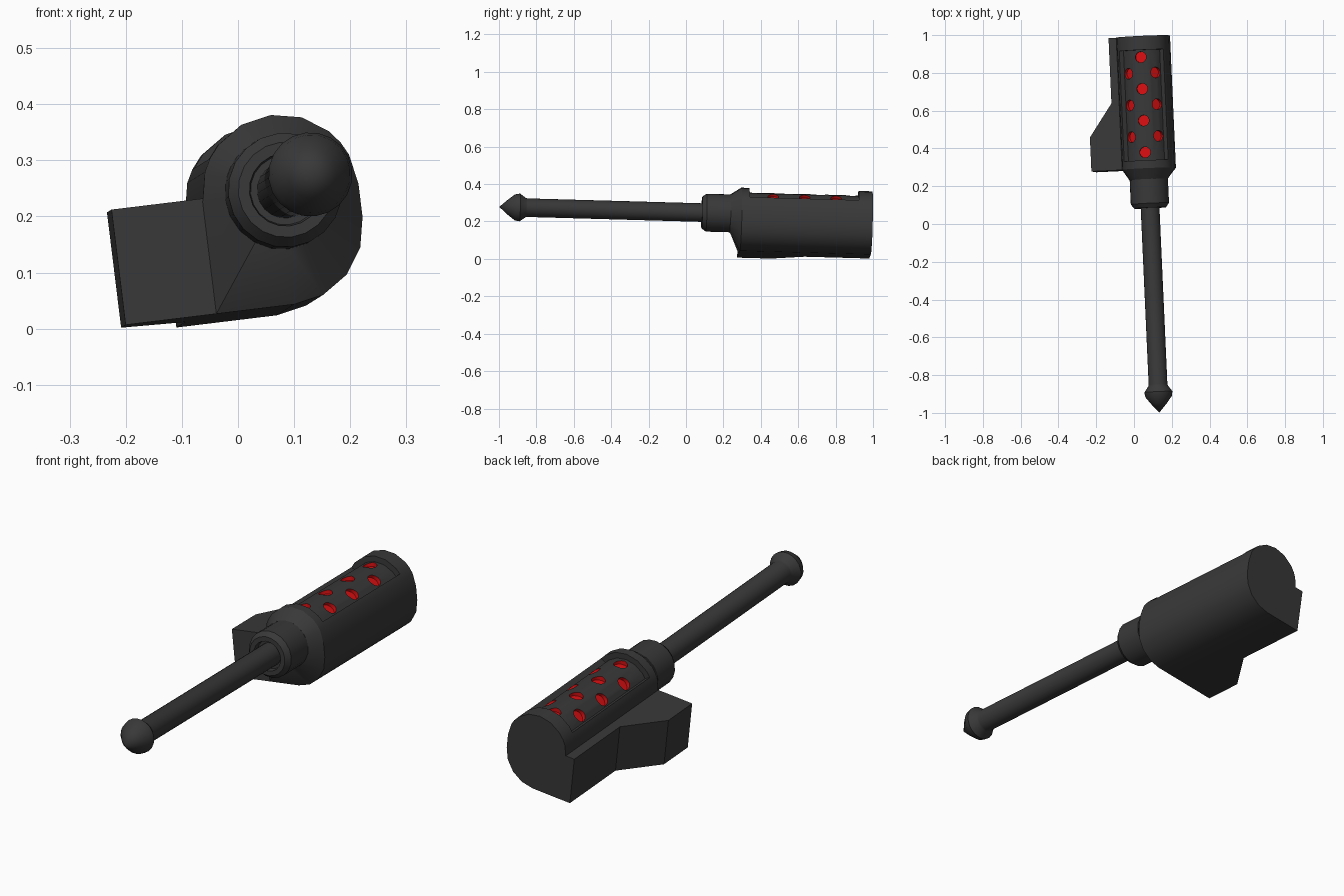
import bpy, bmesh, math
from mathutils import Matrix, Vector

if "Cube" in bpy.data.objects:
    bpy.data.objects.remove(bpy.data.objects["Cube"])

# Tilted frame of the whole model: local y runs along the shaft
Y = Vector((-0.045, 1, -0.028)).normalized()
X = Vector((math.cos(math.radians(7)), 0, math.sin(math.radians(7))))
X = (X - Y * X.dot(Y)).normalized()
Z = X.cross(Y)
FRAME = Matrix((X, Y, Z)).transposed().to_4x4()
FRAME.translation = (0.089, 0, 0.25)


def material(name, rgb):
    m = bpy.data.materials.new(name)
    m.diffuse_color = (*rgb, 1)
    m.use_nodes = True
    m.node_tree.nodes["Principled BSDF"].inputs["Base Color"].default_value = m.diffuse_color
    return m


DARK = material("dark_grey", (0.04, 0.04, 0.04))
RED = material("red", (0.7, 0.005, 0.006))


def make(name, bm, mats):
    bmesh.ops.remove_doubles(bm, verts=bm.verts, dist=1e-5)
    bmesh.ops.recalc_face_normals(bm, faces=bm.faces)
    mesh = bpy.data.meshes.new(name)
    bm.to_mesh(mesh)
    bm.free()
    ob = bpy.data.objects.new(name, mesh)
    bpy.context.collection.objects.link(ob)
    for m in mats:
        mesh.materials.append(m)
    ob.matrix_world = FRAME
    return ob


def smooth(ob):
    bpy.ops.object.select_all(action='DESELECT')
    ob.select_set(True)
    bpy.context.view_layer.objects.active = ob
    bpy.ops.object.shade_smooth_by_angle(angle=math.radians(30))


def loft(name, rings, mats=(DARK,)):
    """Skin a list of (y, [(x, z), ...]) sections, capped at both ends."""
    bm = bmesh.new()
    rows = [[bm.verts.new((x, y, z)) for x, z in pts] for y, pts in rings]
    n = len(rows[0])
    for a, b in zip(rows, rows[1:]):
        for i in range(n):
            j = (i + 1) % n
            bm.faces.new((a[i], a[j], b[j], b[i]))
    bm.faces.new(rows[0])
    bm.faces.new(rows[-1])
    return make(name, bm, mats)


def polar(r, deg, cz=0):
    a = math.radians(deg)
    return (r * math.cos(a), r * math.sin(a) + cz)


def lathe(name, profile, n):
    return loft(name, [(y, [polar(max(r, 1e-7), 360 * i / n) for i in range(n)])
                       for y, r in profile])


# Shaft with bulbous pointed tip
smooth(lathe("shaft_and_tip", [(-1.0, 0), (-0.95, 0.044), (-0.916, 0.07),
                               (-0.89, 0.075), (-0.858, 0.052), (-0.85, 0.05),
                               (0.15, 0.05)], 20))
# Collar with chamfer and shallow socket around the shaft
smooth(lathe("collar", [(0.11, 0.0), (0.11, 0.062), (0.085, 0.065), (0.085, 0.085),
                        (0.108, 0.102), (0.24, 0.102)], 20))

# Housing section: round top, square lower left, round lower right
R, R_IN, EDGE = 0.14, 0.115, 33
top = [0, 22.5, EDGE, EDGE, 45, 67.5, 90, 112.5, 135,
       180 - EDGE, 180 - EDGE, 157.5, 180]
low = [(-R, -0.2)] + [polar(R, a, -0.06) for a in (270, 292.5, 315, 337.5, 360)]
full = [polar(R, a) for a in top] + low
sunk = [polar(R_IN if 3 <= i <= 9 else R, a) for i, a in enumerate(top)] + low
neck = [polar(0.102, math.degrees(math.atan2(z, x))) for x, z in full]
housing = loft("housing", [(0.235, neck), (0.293, full), (0.335, full), (0.335, sunk),
                           (0.92, sunk), (0.92, full), (0.994, full)], (DARK, RED))

# Red holes cut into the sunken panel
bm = bmesh.new()
spots = [(90, 0.378 + 0.168 * i) for i in range(4)]
spots += [(a, 0.462 + 0.168 * i) for i in range(3) for a in (50, 130)]
for a, y in spots:
    turn = Matrix.Rotation(math.radians(90 - a), 4, 'Y')
    bmesh.ops.create_cone(bm, cap_ends=True, segments=14, radius1=0.029, radius2=0.029,
                          depth=0.05, matrix=Matrix.Translation((0, y, 0)) @ turn
                          @ Matrix.Translation((0, 0, 0.121)))
cutter = make("hole_cutter", bm, (RED,))
cutter.hide_render = True
mod = housing.modifiers.new("holes", 'BOOLEAN')
mod.operation, mod.solver, mod.object = 'DIFFERENCE', 'EXACT', cutter
mod.material_mode = 'TRANSFER'
bpy.context.view_layer.update()
bpy.context.view_layer.objects.active = housing
bpy.ops.object.modifier_apply(modifier=mod.name)
bpy.data.objects.remove(cutter)
smooth(housing)

# Side block, wide at the front and tapering to the rear
plan = [(-0.303, 0.293), (-0.303, 0.473), (-0.18, 0.648), (-0.18, 0.994),
        (-0.139, 0.994), (-0.139, 0.293)]
bm = bmesh.new()
base = bm.faces.new([bm.verts.new((x, y, -0.2)) for x, y in plan])
ext = bmesh.ops.extrude_face_region(bm, geom=[base])
bmesh.ops.translate(bm, vec=(0, 0, 0.207),
                    verts=[v for v in ext["geom"] if isinstance(v, bmesh.types.BMVert)])
if not base.is_valid or len(bm.faces) < 8:
    bm.faces.new([v for v in bm.verts if v.co.z < -0.1])
make("side_block", bm, (DARK,))
